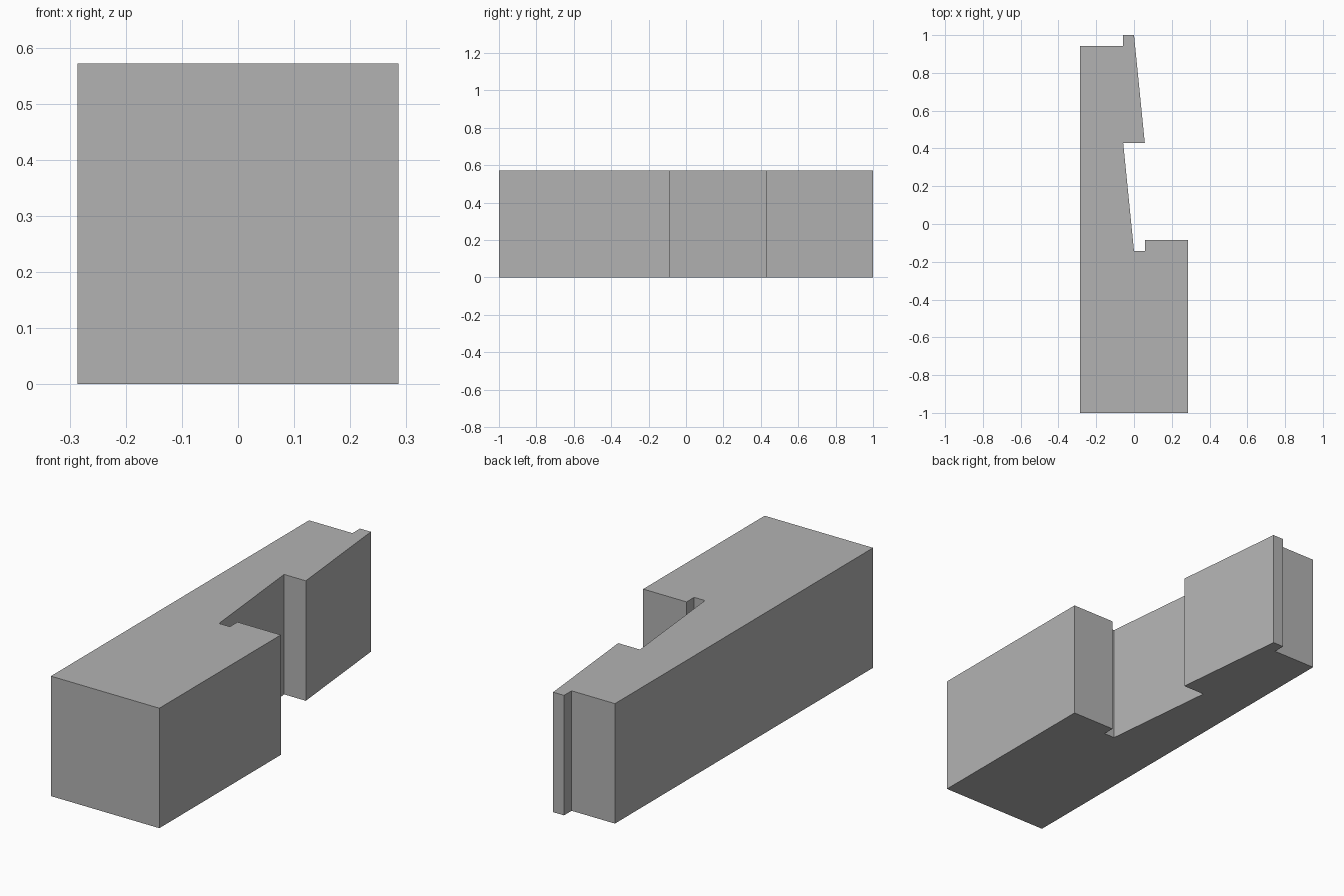
import bpy
import bmesh

cube = bpy.data.objects.get("Cube")
if cube:
    bpy.data.objects.remove(cube, do_unlink=True)

# Module: the bar is 35 units long, 10 wide and 10 high
UNIT = 2 / 35
HEIGHT = 10 * UNIT

# Plain grey material
GREY = (0.45, 0.45, 0.45, 1)
grey = bpy.data.materials.new("plain grey")
grey.use_nodes = True
grey.diffuse_color = GREY
grey.node_tree.nodes["Principled BSDF"].inputs["Base Color"].default_value = GREY

# Plan outline in units: square beam end, hooked sloping scarf with a tongue at the tip
outline = [
    (-5, 0), (5, 0), (5, 16), (1, 16), (1, 15), (0, 15),
    (-1, 25), (1, 25), (0, 35), (-1, 35), (-1, 34), (-5, 34),
]

# Extrude the outline upward into the beam
bm = bmesh.new()
base = bm.faces.new([bm.verts.new((x * UNIT, y * UNIT - 1, 0)) for x, y in outline])
top = bmesh.ops.extrude_face_region(bm, geom=[base], use_keep_orig=True)
bmesh.ops.translate(bm, vec=(0, 0, HEIGHT),
                    verts=[g for g in top["geom"] if isinstance(g, bmesh.types.BMVert)])
bmesh.ops.recalc_face_normals(bm, faces=bm.faces)

mesh = bpy.data.meshes.new("scarf_joint_beam")
bm.to_mesh(mesh)
bm.free()
mesh.materials.append(grey)
beam = bpy.data.objects.new("scarf_joint_beam", mesh)
bpy.context.collection.objects.link(beam)
